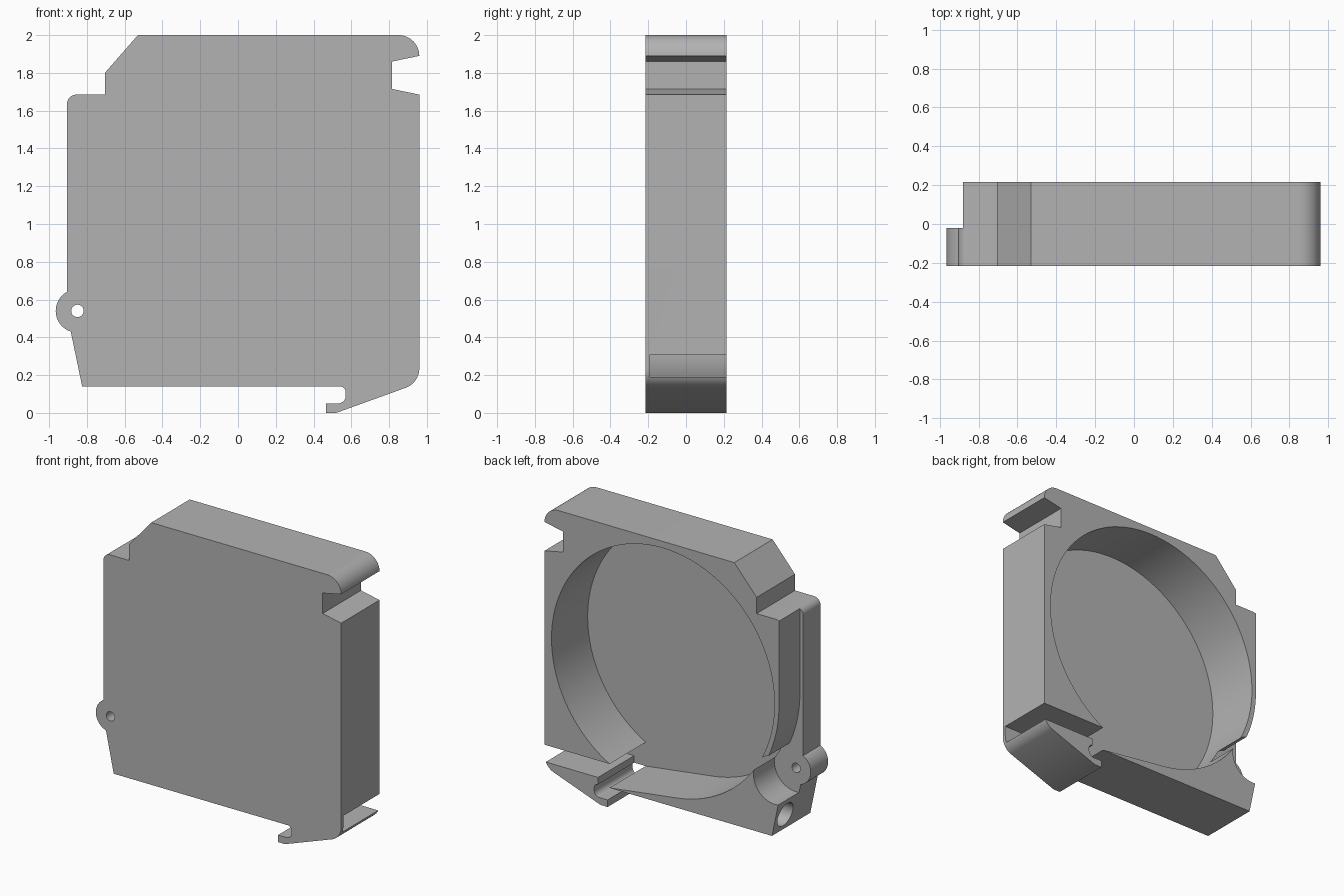
import bpy, bmesh
from math import cos, sin, radians
from mathutils import Matrix

old = bpy.data.objects.get("Cube")
if old:
    bpy.data.objects.remove(old, do_unlink=True)

FRONT, FLOOR, STEP, BACK = -0.215, -0.19, -0.02, 0.215
OUT = 1.2  # overshoot for cutters


def arc(cx, cz, r, a0, a1, n):
    """Points on an arc in the x-z plane, angles in degrees."""
    angles = [radians(a0 + (a1 - a0) * i / n) for i in range(n + 1)]
    return [(cx + r * cos(a), cz + r * sin(a)) for a in angles]


def prism(name, points, y0, y1):
    """Extrude an x-z profile from y0 to y1."""
    bm = bmesh.new()
    face = bm.faces.new([bm.verts.new((x, y0, z)) for x, z in points])
    new = bmesh.ops.extrude_face_region(bm, geom=[face])["geom"]
    verts = [v for v in new if isinstance(v, bmesh.types.BMVert)]
    bmesh.ops.translate(bm, verts=verts, vec=(0, y1 - y0, 0))
    bmesh.ops.recalc_face_normals(bm, faces=bm.faces)
    return add(name, bm)


def add(name, bm):
    mesh = bpy.data.meshes.new(name)
    bm.to_mesh(mesh)
    bm.free()
    obj = bpy.data.objects.new(name, mesh)
    bpy.context.collection.objects.link(obj)
    return obj


def cut(target, cutter):
    """Subtract the cutter and remove it."""
    cutter.hide_render = True
    mod = target.modifiers.new("cut", "BOOLEAN")
    mod.operation = "DIFFERENCE"
    mod.solver = "EXACT"
    mod.object = cutter
    bpy.context.view_layer.objects.active = target
    bpy.ops.object.modifier_apply(modifier=mod.name)
    bpy.data.objects.remove(cutter, do_unlink=True)


# Housing outline, with ear, clip hook and corner notch
EAR = (-0.85, 0.54)
outline = (
    [(-0.53, 2.0), (-0.705, 1.80), (-0.705, 1.685)]
    + arc(-0.855, 1.635, 0.05, 90, 180, 8)
    + arc(*EAR, 0.115, 118.6, 252, 24)
    + [(-0.825, 0.14)]
    + arc(0.54, 0.11, 0.03, 90, 0, 8)
    + arc(0.53, 0.09, 0.04, 0, -90, 8)
    + [(0.465, 0.05), (0.465, 0.0), (0.52, 0.0)]
    + arc(0.85, 0.236, 0.11, -69, 0, 12)
    + [(0.96, 1.685), (0.815, 1.715), (0.815, 1.86), (0.96, 1.89)]
    + arc(0.85, 1.89, 0.11, 10, 90, 12)
)
housing = prism("housing", outline, FRONT, BACK)

# Round chamber with sloping floor, outlet slot and gap beside the clip
CX, CZ = 0.03, 1.078
chamber = arc(CX, CZ, 0.875, -61.4, 262.4, 90) + [
    (0.45, 0.14), (0.45, 0.115), (0.54, 0.115),
    (0.54, 0.19), (OUT, 0.19), (OUT, 0.31),
]
cut(housing, prism("chamber_cutter", chamber, FLOOR, OUT))

# Rear half set back along the right side, following the chamber wall
setback = [(-OUT, 1.8), (-0.88, 1.8)] + arc(CX, CZ, 0.91, 180, 217, 14) + [(-OUT, 0.53)]
cut(housing, prism("setback_cutter", setback, STEP, OUT))

# Round pocket behind the ear, and the ear's pin hole
cut(housing, prism("pocket_cutter", arc(*EAR, 0.17, 0, 352.5, 47), STEP, OUT))
cut(housing, prism("pin_cutter", arc(*EAR, 0.033, 0, 345, 23), -OUT, OUT))

# Socket in the slanted lower side
bm = bmesh.new()
bmesh.ops.create_cone(bm, cap_ends=True, segments=32, radius1=0.085, radius2=0.085,
                      depth=0.5, matrix=Matrix.Translation((-0.82, 0.1, 0.255))
                      @ Matrix.Rotation(radians(90), 4, "Y"))
cut(housing, add("socket_cutter", bm))

# Grey plastic
grey = bpy.data.materials.new("grey plastic")
grey.use_nodes = True
colour = (0.45, 0.45, 0.45, 1)
grey.diffuse_color = colour
grey.node_tree.nodes["Principled BSDF"].inputs["Base Color"].default_value = colour
housing.data.materials.clear()
housing.data.materials.append(grey)

# Smooth curves, sharp corners
bpy.ops.object.select_all(action="DESELECT")
housing.select_set(True)
bpy.context.view_layer.objects.active = housing
bpy.ops.object.shade_smooth_by_angle(angle=radians(25))
